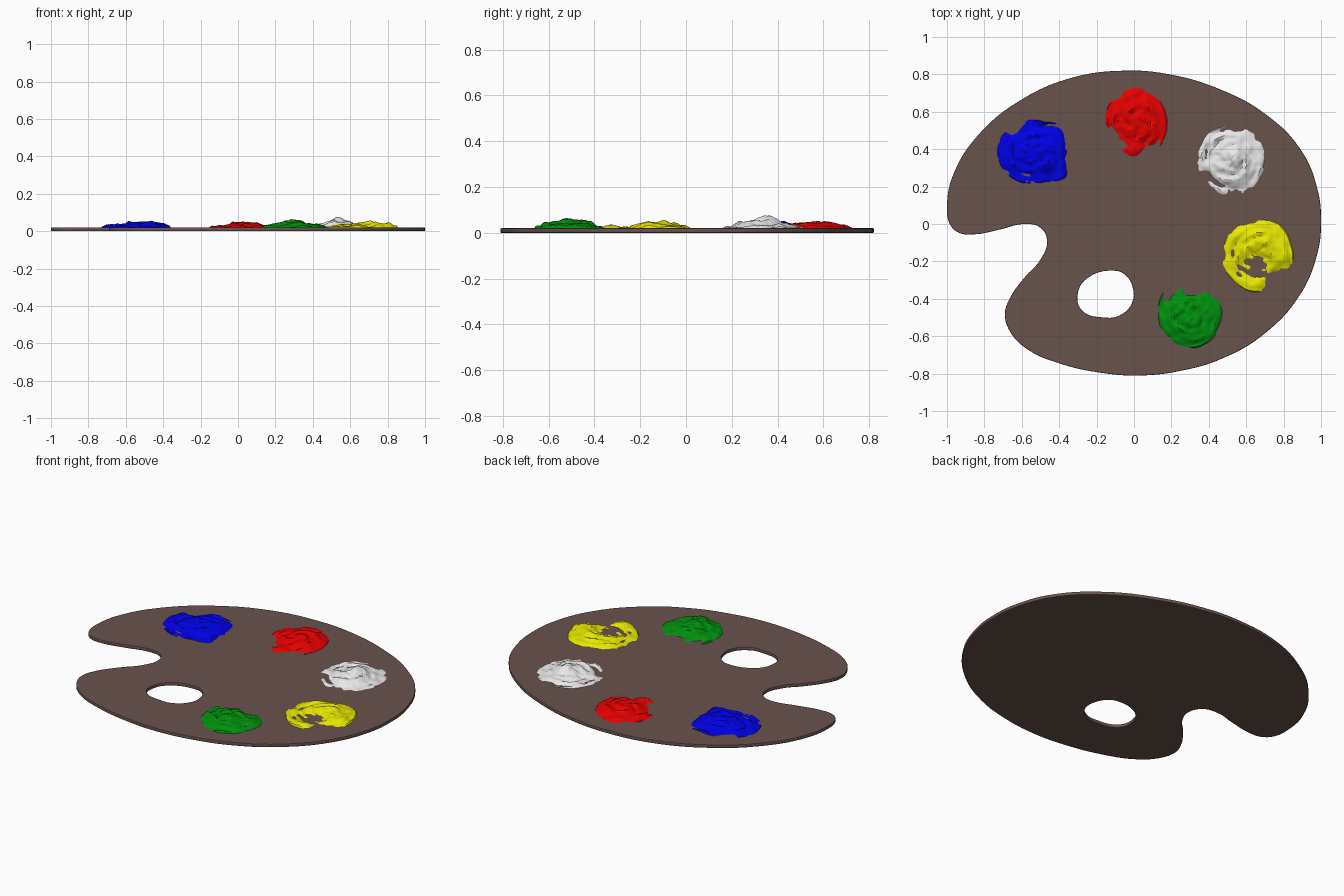
import bpy, bmesh, math
from mathutils import Vector, noise

if "Cube" in bpy.data.objects:
    bpy.data.objects.remove(bpy.data.objects["Cube"])

TOP = 0.02  # board thickness


def material(name, rgb):
    m = bpy.data.materials.new(name)
    m.diffuse_color = (*rgb, 1)
    m.use_nodes = True
    m.node_tree.nodes["Principled BSDF"].inputs["Base Color"].default_value = m.diffuse_color
    return m


# Board: kidney outline and thumb hole as one filled, bevelled curve
outline = [(-.05, .82), (.19, .80), (.46, .72), (.70, .59), (.89, .40), (.98, .19),
           (1, 0), (.98, -.16), (.89, -.375), (.70, -.585), (.47, -.72), (.25, -.785),
           (.03, -.81), (-.18, -.795), (-.40, -.745), (-.57, -.67), (-.66, -.58),
           (-.69, -.48), (-.66, -.39), (-.58, -.28), (-.50, -.19), (-.465, -.09),
           (-.50, -.02), (-.58, 0), (-.72, -.03), (-.85, -.055), (-.94, -.045),
           (-.985, 0), (-1, .10), (-.96, .28), (-.82, .49), (-.61, .66), (-.34, .78)]
hole = [(-.10, -.25), (-.25, -.29), (-.30, -.37), (-.28, -.46), (-.155, -.50),
        (-.08, -.49), (-.01, -.42), (-.01, -.33), (-.05, -.27)]

curve = bpy.data.curves.new("board", 'CURVE')
curve.dimensions = '2D'
curve.fill_mode = 'BOTH'
curve.resolution_u = 5
curve.extrude = 0.006
curve.bevel_depth = 0.004
curve.bevel_resolution = 1
curve.offset = -0.004
for pts in (outline, hole):
    s = curve.splines.new('BEZIER')
    s.bezier_points.add(len(pts) - 1)
    s.use_cyclic_u = True
    for bp, (x, y) in zip(s.bezier_points, pts):
        bp.co = (x, y, 0)
        bp.handle_left_type = bp.handle_right_type = 'AUTO'
board = bpy.data.objects.new("board", curve)
board.location.z = TOP / 2
bpy.context.collection.objects.link(board)
bpy.context.view_layer.objects.active = board
board.select_set(True)
bpy.ops.object.convert(target='MESH')
board = bpy.context.object
board.data.materials.clear()
board.data.materials.append(material("brown wood", (.14, .085, .072)))
bpy.ops.object.shade_smooth_by_angle(angle=math.radians(30))


def bump(u, v, spots):
    # sum of soft round spots (u, v, radius, height)
    return sum(h * math.exp(-((u - a) ** 2 + (v - b) ** 2) / r ** 2) for a, b, r, h in spots)


# Paint dab: swirled, ragged height field that dips into the board at gaps
def dab(name, rgb, centre, size, seed, spots, square=False):
    rings, segs = 22, 72
    bm = bmesh.new()

    def vert(r, a):
        edge = 1 + 0.05 * noise.noise(Vector((math.cos(a) * 2, math.sin(a) * 2, seed)))
        d = abs(math.atan2(math.sin(a), math.cos(a)))
        if square:  # straight side facing +x
            edge = 1 / math.cos(d) if d < .68 else max(1, 1.28 - (d - .68) * .55)
        u, v = r * edge * math.cos(a), r * edge * math.sin(a)
        w = a + 1.5 * r
        stroke = noise.noise(Vector((math.cos(w) * 1.5, math.sin(w) * 1.5, r * 6 + seed)))
        grain = noise.noise(Vector((u * 4, v * 4, seed + 9)))
        fine = noise.noise(Vector((u * 9, v * 9, seed + 5)))
        h = (.016 * (1 - r ** 3) - .002 + .014 * stroke * min(1, r * 3)
             + .007 * grain + .004 * fine + bump(u, v, spots))
        if r == 1:
            h = -.005
        return bm.verts.new((centre[0] + u * size[0], centre[1] + v * size[1],
                             max(TOP + h, .013)))

    mid = vert(0, 0)
    loops = [[vert((i + 1) / rings, 2 * math.pi * j / segs) for j in range(segs)]
             for i in range(rings)]
    for j in range(segs):
        k = (j + 1) % segs
        bm.faces.new((mid, loops[0][j], loops[0][k]))
        for a, b in zip(loops, loops[1:]):
            bm.faces.new((a[j], b[j], b[k], a[k]))
    # drop faces buried in the board
    buried = [f for f in bm.faces if all(v.co.z < TOP - .004 for v in f.verts)]
    bmesh.ops.delete(bm, geom=buried, context='FACES')
    me = bpy.data.meshes.new(name)
    bm.to_mesh(me)
    bm.free()
    ob = bpy.data.objects.new(name, me)
    bpy.context.collection.objects.link(ob)
    me.materials.append(material(name.replace("_", " "), rgb))
    bpy.ops.object.select_all(action='DESELECT')
    bpy.context.view_layer.objects.active = ob
    ob.select_set(True)
    bpy.ops.object.shade_smooth_by_angle(angle=math.radians(30))


dab("blue_paint", (0, 0, .8), (-.545, .385), (.19, .175), 1.3,
    [(-.2, .3, .5, .009), (.3, -.1, .5, .01), (.75, 0, .5, .007), (-.35, .7, .25, -.012)], True)
dab("red_paint", (.8, 0, 0), (.01, .535), (.175, .195), 4.7,
    [(0, .3, .5, .012), (.4, 0, .4, .008), (-.65, -.35, .35, -.02), (.4, -.7, .3, -.02)])
dab("white_paint", (.8, .8, .8), (.52, .34), (.19, .19), 8.1,
    [(.05, .1, .3, .032), (.1, -.4, .35, .016), (.4, .2, .4, .008), (-.6, -.6, .3, -.012)])
dab("yellow_paint", (.8, .8, 0), (.665, -.17), (.195, .2), 12.4,
    [(.0, .4, .4, .012), (.6, .1, .35, .016), (-.1, -.8, .25, .01),
     (-.1, -.25, .35, -.03), (.5, -.65, .3, -.02)])
dab("green_paint", (0, .28, .004), (.3, -.475), (.175, .195), 17.6,
    [(-.1, .0, .5, .018), (.2, -.4, .5, .012), (.15, .75, .35, -.035), (-.6, .55, .2, -.012)])
